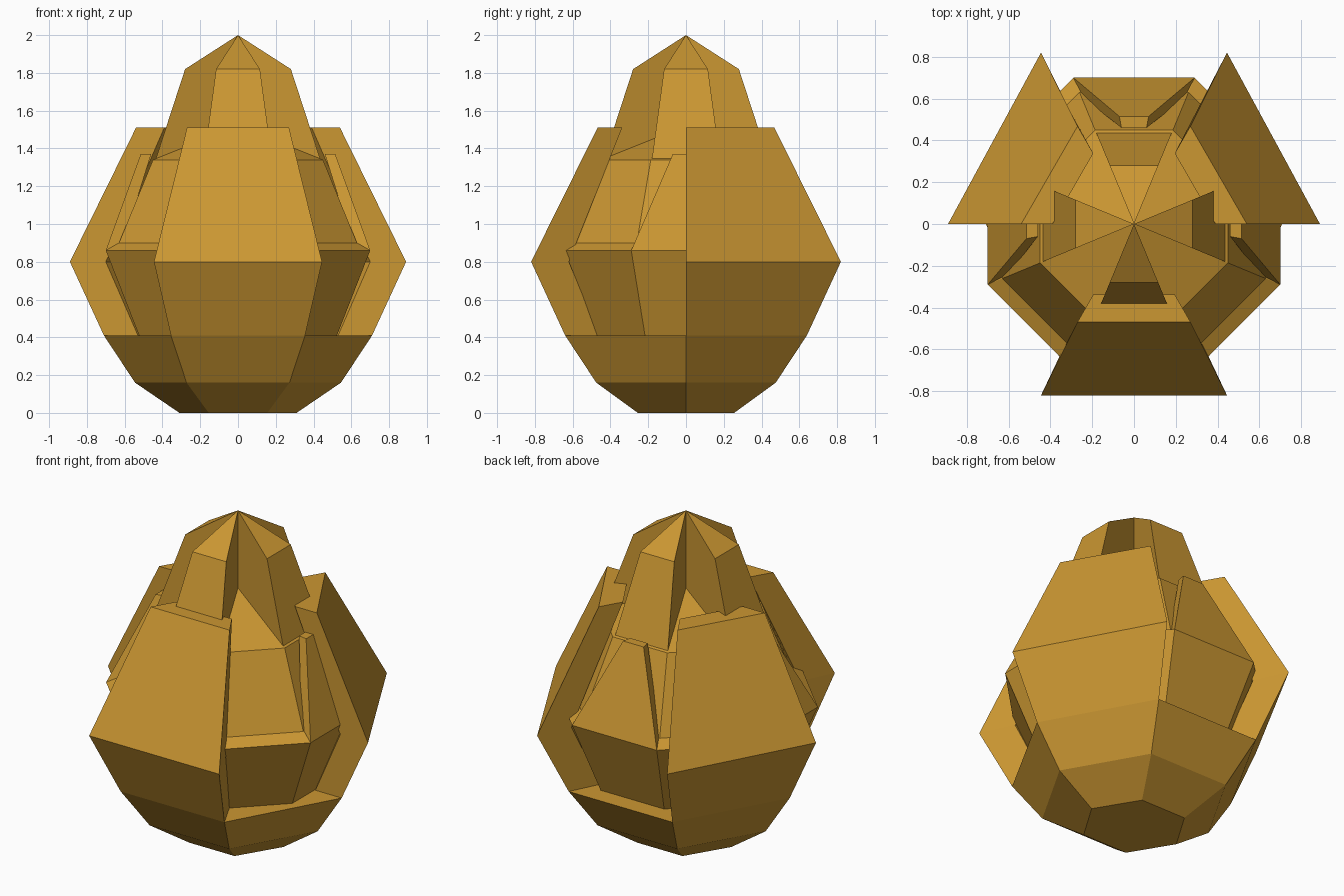
import bpy
from math import cos, sin, tan, radians

if "Cube" in bpy.data.objects:
    bpy.data.objects.remove(bpy.data.objects["Cube"])

gold = bpy.data.materials.new("golden ochre")
gold.diffuse_color = (0.6, 0.31, 0.032, 1)
gold.use_nodes = True
gold.node_tree.nodes["Principled BSDF"].inputs["Base Color"].default_value = gold.diffuse_color


def make(name, verts, faces):
    mesh = bpy.data.meshes.new(name)
    mesh.from_pydata(verts, [], faces)
    mesh.materials.append(gold)
    obj = bpy.data.objects.new(name, mesh)
    bpy.context.collection.objects.link(obj)
    return obj


def loft(name, rings):
    """Closed solid through rings of equal point count; one-point ends become tips."""
    verts, faces, idx = [], [], []
    for r in rings:
        idx.append(list(range(len(verts), len(verts) + len(r))))
        verts += r
    for a, b in zip(idx, idx[1:]):
        n = len(a)
        for i in range(n):
            j = (i + 1) % n
            faces.append((a[i], a[j], b[0]) if len(b) == 1 else (a[i], a[j], b[j], b[i]))
    faces.append(idx[0][::-1])
    if len(idx[-1]) > 1:
        faces.append(idx[-1])
    return make(name, verts, faces)


def hex_pt(z, r, ry, deg):
    """Hexagon corner; ry is the depth of its flat front side."""
    a = radians(deg)
    return (r * cos(a), ry * sin(a) / sin(radians(60)), z)


def octagon(z, flat):
    r = flat / cos(radians(22.5))
    return [(r * cos(radians(22.5 + 45 * i)), r * sin(radians(22.5 + 45 * i)), z) for i in range(8)]


def turned(p, deg):
    a = radians(deg)
    return (p[0] * cos(a) - p[1] * sin(a), p[0] * sin(a) + p[1] * cos(a), p[2])


# hexagonal base cup
cup = [(0, .31, .255), (.16, .545, .475), (.41, .71, .64)]
loft("base_cup", [[hex_pt(*c, 60 * i) for i in range(6)] for c in cup])

# three large outer petals with thick tops, on alternate hexagon sides
outer = [(.41, .71, .64), (.80, .89, .82), (1.51, .54, .468)]
inner = [(.41, .53, .46), (.80, .70, .62), (1.51, .39, .338)]
for k, start in enumerate((0, 120, 240)):
    rings = [[hex_pt(*o, start), hex_pt(*o, start + 60), hex_pt(*i, start + 60), hex_pt(*i, start)]
             for o, i in zip(outer, inner)]
    loft(f"outer_petal_{k + 1}", rings)

# octagonal inner bud with a rim and a low pointed cap
loft("inner_bud", [octagon(.40, .52), octagon(.86, .70), octagon(.90, .63),
                   octagon(1.34, .45), [(0, 0, 1.52)]])

# four thin tapering middle petals and four central tip wedges
t = tan(radians(22.5))
for k in range(4):
    d = 90 * k
    low = [(.70, -.29, .86), (.70, .29, .86), (.61, .25, .89), (.61, -.25, .89)]
    top = [(.515, -.07, 1.37), (.515, .07, 1.37), (.46, .06, 1.37), (.46, -.06, 1.37)]
    loft(f"middle_petal_{k + 1}", [[turned(p, d) for p in ring] for ring in (low, top)])
    rings = [[turned(p, d) for p in ((0, 0, z), (r, -r * t, z), (r, r * t, z))]
             for z, r in ((1.33, .44), (1.82, .28))]
    loft(f"tip_wedge_{k + 1}", rings + [[(0, 0, 2.0)]])
